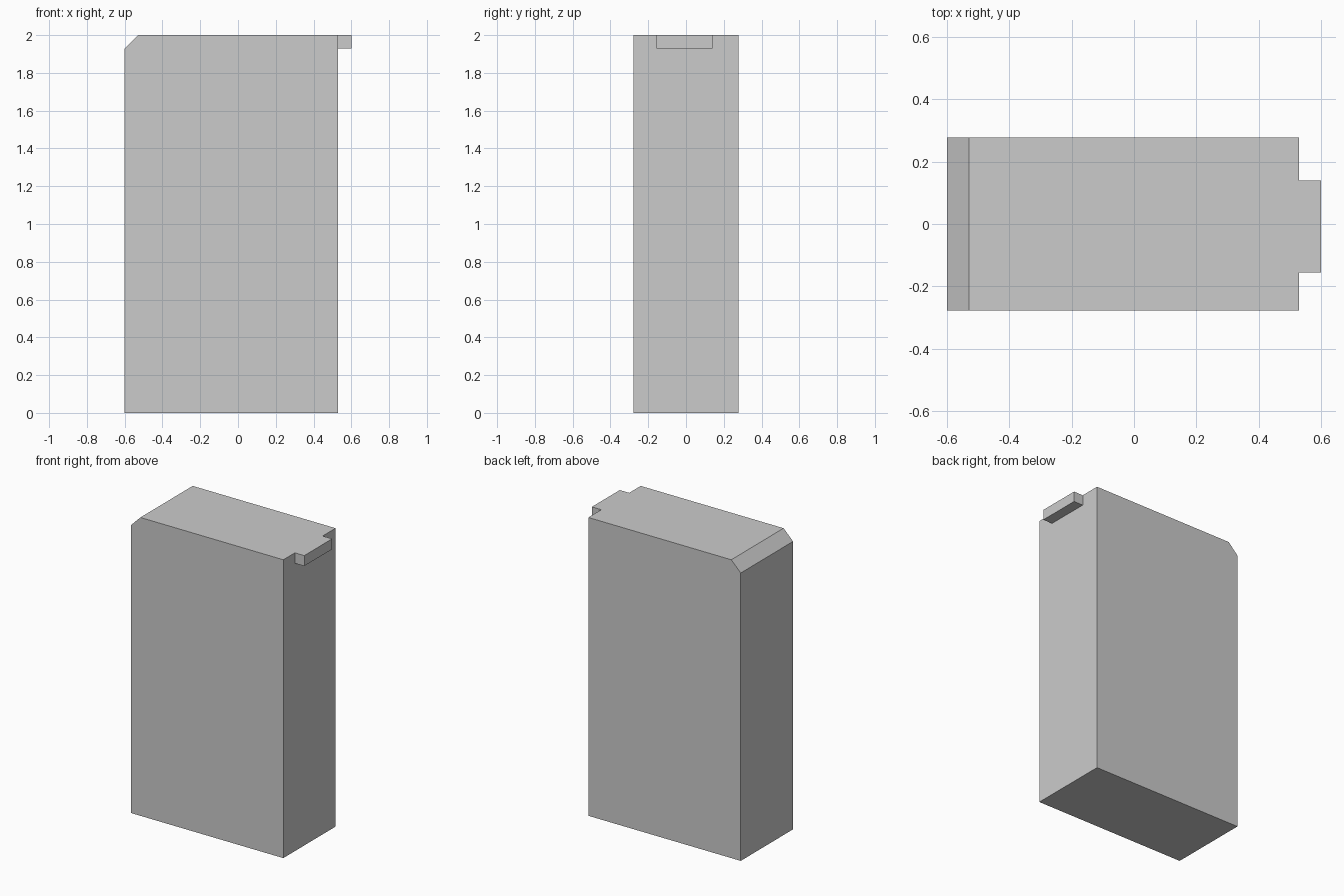
import bpy
import bmesh

cube = bpy.data.objects.get("Cube")
if cube:
    bpy.data.objects.remove(cube, do_unlink=True)

# Single flat grey
grey = bpy.data.materials.new("light grey")
grey.use_nodes = True
color = (0.6, 0.6, 0.6, 1.0)
grey.diffuse_color = color
grey.node_tree.nodes["Principled BSDF"].inputs["Base Color"].default_value = color


def extrude_profile(name, profile, y_front, y_back):
    """Extrude an XZ outline from y_front to y_back."""
    bm = bmesh.new()
    face = bm.faces.new([bm.verts.new((x, y_front, z)) for x, z in profile])
    result = bmesh.ops.extrude_face_region(bm, geom=[face])
    moved = [v for v in result["geom"] if isinstance(v, bmesh.types.BMVert)]
    bmesh.ops.translate(bm, verts=moved, vec=(0, y_back - y_front, 0))
    bmesh.ops.recalc_face_normals(bm, faces=bm.faces)
    mesh = bpy.data.meshes.new(name)
    bm.to_mesh(mesh)
    bm.free()
    mesh.materials.append(grey)
    obj = bpy.data.objects.new(name, mesh)
    bpy.context.collection.objects.link(obj)
    return obj


left, right, top = -0.6, 0.53, 2.0
step = 0.07

# Tall block with one chamfered top edge
extrude_profile("body", [(left, 0), (right, 0), (right, top),
                         (left + step, top), (left, top - step)], -0.277, 0.277)

# Small tab flush with the top, on the side opposite the chamfer
extrude_profile("top_tab", [(right, top - step), (right + step, top - step),
                            (right + step, top), (right, top)], -0.155, 0.14)
